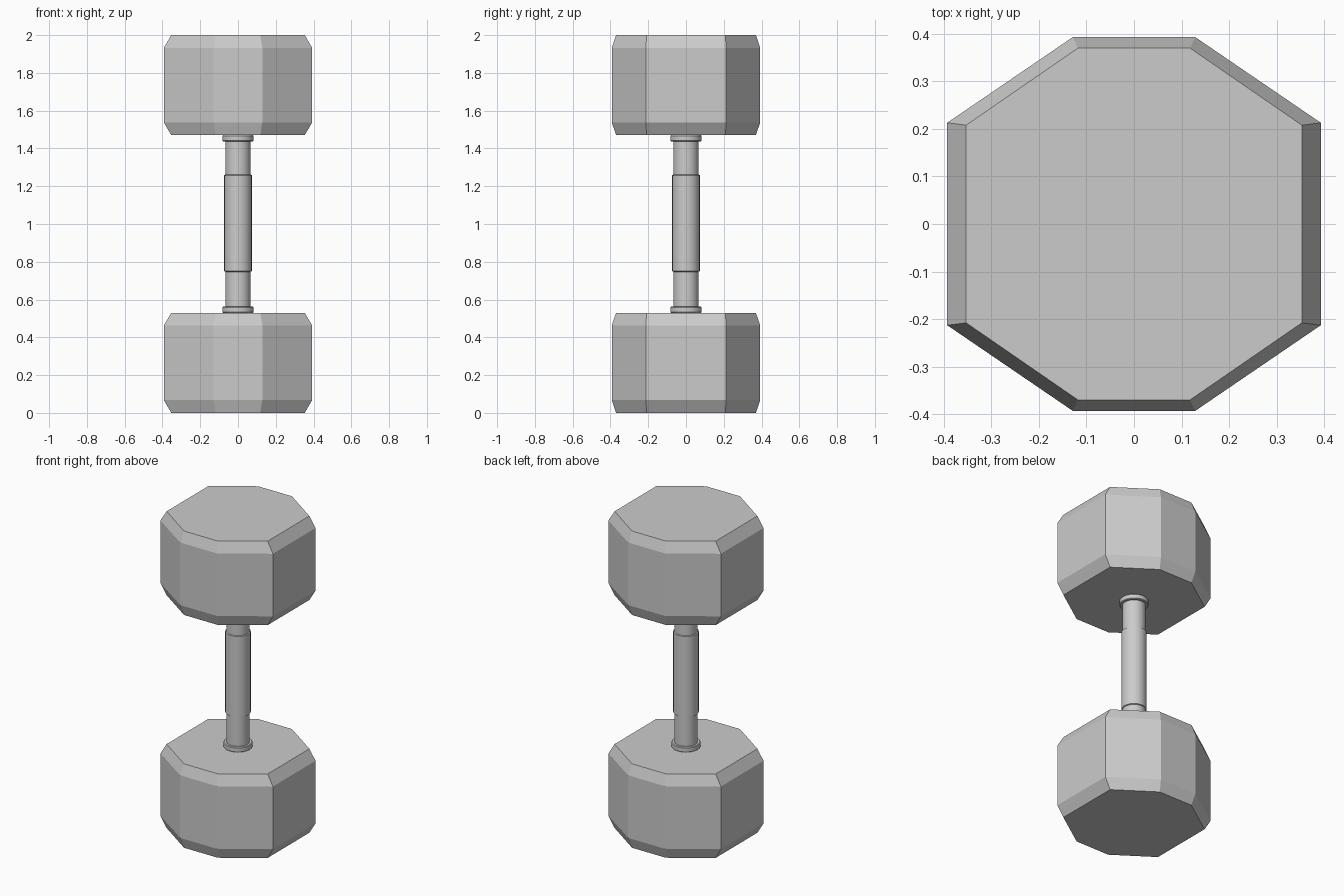
import bpy, bmesh, math

if "Cube" in bpy.data.objects:
    bpy.data.objects.remove(bpy.data.objects["Cube"])


def loft(name, rings, smooth=False):
    """Join stacked rings of points into a closed solid."""
    bm = bmesh.new()
    loops = [[bm.verts.new(p) for p in ring] for ring in rings]
    n = len(loops[0])
    for a, b in zip(loops, loops[1:]):
        for i in range(n):
            j = (i + 1) % n
            bm.faces.new((a[i], a[j], b[j], b[i]))
    bm.faces.new(loops[0][::-1])
    bm.faces.new(loops[-1])
    mesh = bpy.data.meshes.new(name)
    bm.to_mesh(mesh)
    bm.free()
    obj = bpy.data.objects.new(name, mesh)
    bpy.context.collection.objects.link(obj)
    if smooth:
        bpy.ops.object.select_all(action='DESELECT')
        obj.select_set(True)
        bpy.context.view_layer.objects.active = obj
        bpy.ops.object.shade_smooth_by_angle(angle=math.radians(30))
    return obj


def octagon(x1, y1, x2, y2, z):
    """Octagon with corners mirrored from (x1, y1) and (x2, y2)."""
    return [(x, y, z) for x, y in (
        (x1, y1), (x2, y2), (-x2, y2), (-x1, y1),
        (-x1, -y1), (-x2, -y2), (x2, -y2), (x1, -y1))]


def lathe(name, profile, sides=32):
    """Round part from (radius, height) pairs."""
    return loft(name, [[(r * math.cos(2 * math.pi * i / sides),
                         r * math.sin(2 * math.pi * i / sides), z)
                        for i in range(sides)] for r, z in profile], True)


INNER = (0.353, 0.208, 0.118, 0.37)
OUTER = (0.393, 0.213, 0.129, 0.393)

# Chamfered octagonal weights
for side, z0 in (("lower", 0.0), ("upper", 1.47)):
    loft(side + "_weight", [octagon(*INNER, z0), octagon(*OUTER, z0 + 0.068),
                            octagon(*OUTER, z0 + 0.463), octagon(*INNER, z0 + 0.53)])

# Collars where the handle meets the weights
for side, z0 in (("lower", 0.53), ("upper", 1.438)):
    lathe(side + "_collar", [(0.079, z0), (0.083, z0 + 0.004),
                             (0.083, z0 + 0.028), (0.079, z0 + 0.032)])

# Handle: thin bar with thicker grip in the middle
lathe("handle", [(0.067, 0.53), (0.067, 0.747), (0.073, 0.75),
                 (0.073, 1.258), (0.067, 1.261), (0.067, 1.47)])
